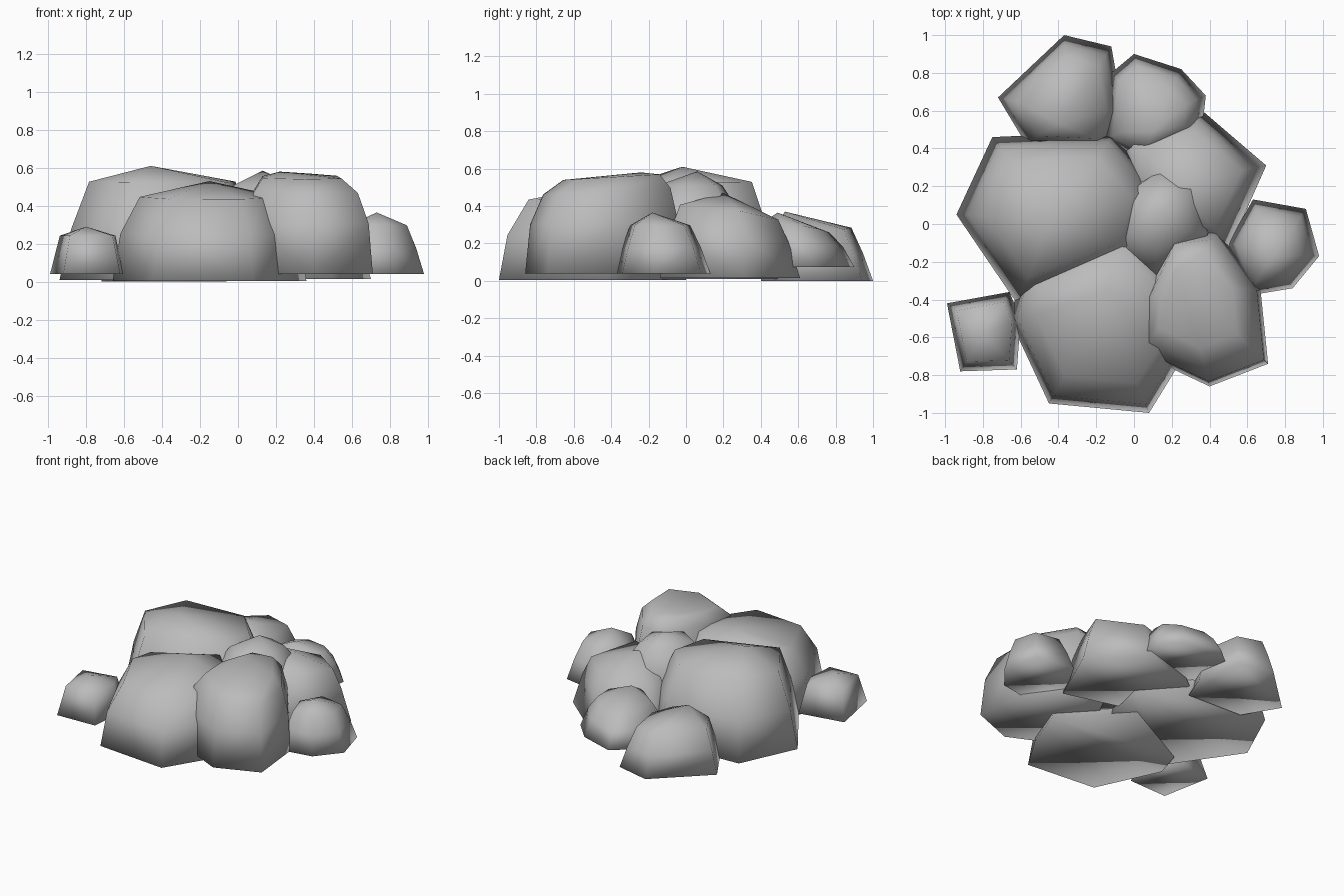
import bpy, bmesh
from mathutils import Vector

if "Cube" in bpy.data.objects:
    bpy.data.objects.remove(bpy.data.objects["Cube"])

stone = bpy.data.materials.new("stone_grey")
stone.use_nodes = True
stone.diffuse_color = (0.5, 0.5, 0.5, 1)
stone.node_tree.nodes["Principled BSDF"].inputs["Base Color"].default_value = (0.5, 0.5, 0.5, 1)


def rock(name, outline, base, peak, rings, tilt=(0, 0)):
    """Boulder: hull of a flat base outline, shrinking rings and a peak.
    Each ring is (outline scale, share of the height)."""
    bm = bmesh.new()
    pts = [Vector(p) for p in outline]
    mid = sum(pts, Vector((0, 0))) / len(pts)
    top = Vector(peak[:2])
    height = peak[2] - base
    for p in pts:
        bm.verts.new((p.x, p.y, base))
        for scale, share in rings:
            q = mid.lerp(top, (1 - scale) * 0.6) + (p - mid) * scale
            lean = (q - top).dot(Vector(tilt)) * share
            bm.verts.new((q.x, q.y, min(base + height * share + lean, peak[2])))
    bm.verts.new(peak)
    hull = bmesh.ops.convex_hull(bm, input=bm.verts)
    spare = {g for g in hull["geom_interior"] + hull["geom_unused"]
             if isinstance(g, bmesh.types.BMVert)}
    bmesh.ops.delete(bm, geom=list(spare), context="VERTS")
    bmesh.ops.recalc_face_normals(bm, faces=bm.faces)
    for f in bm.faces:
        f.smooth = True
    mesh = bpy.data.meshes.new(name)
    bm.to_mesh(mesh)
    bm.free()
    mesh.materials.append(stone)
    obj = bpy.data.objects.new(name, mesh)
    bpy.context.collection.objects.link(obj)


# large boulders
rock("right_boulder", [(-.94, .05), (-.75, .46), (-.1, .49), (.16, .2), (.08, -.16), (-.62, -.42)],
     .01, (-.46, -.02, .61), [(.88, .45), (.7, .86)], (0, .01))
rock("front_boulder", [(-.66, -.5), (-.45, -.95), (.08, -1), (.24, -.74), (.36, -.42),
                       (-.03, 0), (-.6, -.3)],
     .005, (-.15, -.35, .53), [(.92, .48), (.72, .85)], (0, .04))
rock("front_left_boulder", [(.04, -.69), (.4, -.86), (.71, -.74), (.67, -.35), (.44, -.03),
                            (.2, -.06), (.04, -.4)],
     .04, (.22, -.24, .58), [(.95, .52), (.82, .83), (.62, .97)], (0, .06))
rock("back_left_boulder", [(.7, .31), (.35, .61), (-.08, .48), (0, 0), (.5, -.14)],
     .015, (.24, .2, .47), [(.84, .48), (.7, .76)], (.1, -.18))

# medium boulders
rock("middle_boulder", [(-.09, .16), (.14, .32), (.38, .25), (.43, -.09), (.12, -.32), (-.15, -.15)],
     .05, (.13, .06, .585), [(.87, .6), (.54, .86)])
rock("back_right_boulder", [(-.37, 1), (-.12, .94), (-.06, .6), (-.14, .4), (-.57, .42), (-.72, .67)],
     .0, (-.39, .53, .37), [(.87, .4), (.72, .77)], (-.06, 0))
rock("back_boulder", [(0, .9), (.25, .82), (.38, .68), (.36, .5), (.05, .32), (-.16, .45), (-.12, .8)],
     .075, (.1, .49, .365), [(.83, .48), (.62, .78)], (.08, -.18))

# small side stones
rock("left_stone", [(.63, .13), (.91, .08), (.98, -.17), (.84, -.34), (.6, -.38), (.5, -.1)],
     .04, (.73, -.18, .365), [(.83, .42), (.63, .79)])
rock("right_stone", [(-.99, -.42), (-.66, -.36), (-.6, -.5), (-.62, -.77), (-.92, -.78)],
     .04, (-.8, -.58, .29), [(.75, .81)])
